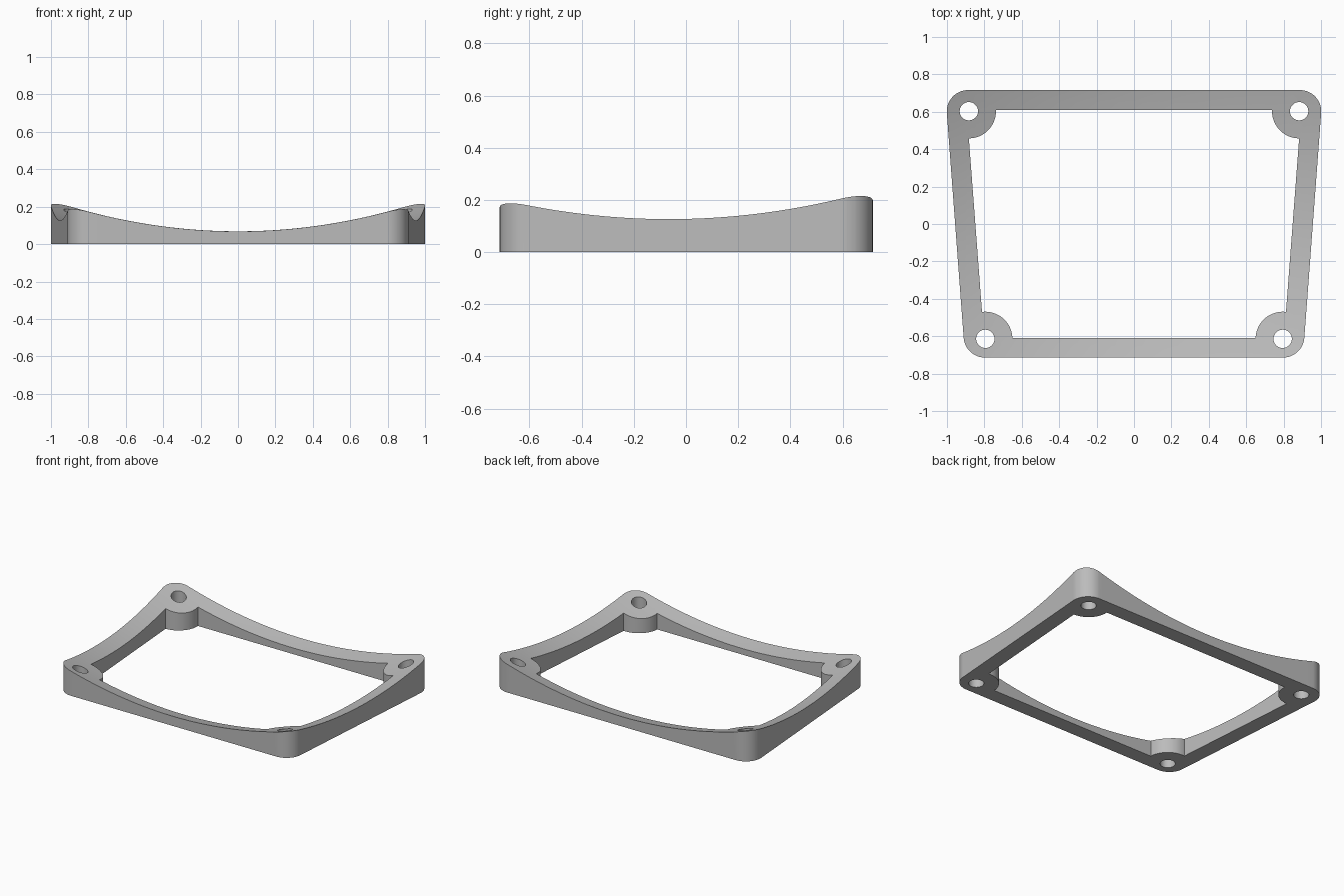
import bpy
import bmesh
from math import sin, cos, radians
from mathutils import Vector

cube = bpy.data.objects.get("Cube")
if cube:
    bpy.data.objects.remove(cube, do_unlink=True)

# Plan dimensions of the right-hand half (the other half is mirrored)
BACK_ROUND = (0.887, 0.602)
FRONT_ROUND = (0.797, -0.600)
BACK_HOLE = (0.883, 0.603)
FRONT_HOLE = (0.795, -0.614)
ROUND_R, BOSS_R, HOLE_R = 0.114, 0.145, 0.049
TILT = -4.3          # direction the slanted side walls face
GRID = 0.05


def arc(centre, radius, start, end, steps):
    angles = [radians(start + (end - start) * i / steps) for i in range(steps + 1)]
    return [(centre[0] + radius * cos(a), centre[1] + radius * sin(a)) for a in angles]


def mirrored(half):
    """Close a half outline, running front to back, across x = 0."""
    return half + [(-x, y) for x, y in reversed(half)]


def top_height(x, y):
    """Shallow dish that shapes the upper surface."""
    return 0.165 * x * x + 0.18 * y * y - 0.024


def add_loop(bm, points):
    verts = [bm.verts.new((x, y, 0)) for x, y in points]
    for a, b in zip(verts, verts[1:] + verts[:1]):
        bm.edges.new((a, b))


# Outer outline with rounded corners
outer = mirrored(arc(FRONT_ROUND, ROUND_R, -90, TILT, 16)
                 + arc(BACK_ROUND, ROUND_R, TILT, 90, 16))
# Inner opening, notched by the screw bosses
inner = mirrored(arc(FRONT_HOLE, BOSS_R, 178, 83, 20)
                 + arc(BACK_HOLE, BOSS_R, 270, 177, 20))

bm = bmesh.new()
add_loop(bm, outer)
add_loop(bm, inner)
# Screw holes
for hx, hy in (BACK_HOLE, FRONT_HOLE):
    for side in (1, -1):
        add_loop(bm, arc((side * hx, hy), HOLE_R, 0, 360, 32)[:-1])
bmesh.ops.triangle_fill(bm, edges=bm.edges[:], use_beauty=True, normal=(0, 0, 1))

# Slice the flat ring so that its top can bend
for axis, count in ((Vector((1, 0, 0)), 20), (Vector((0, 1, 0)), 14)):
    for i in range(-count, count + 1):
        bmesh.ops.bisect_plane(bm, geom=bm.verts[:] + bm.edges[:] + bm.faces[:],
                               plane_co=axis * (i * GRID), plane_no=axis, dist=1e-5)

# Raise the walls and dish the top
raised = bmesh.ops.extrude_face_region(bm, geom=bm.faces[:], use_keep_orig=True)
for v in raised["geom"]:
    if isinstance(v, bmesh.types.BMVert):
        v.co.z = top_height(v.co.x, v.co.y)
bmesh.ops.recalc_face_normals(bm, faces=bm.faces[:])

mesh = bpy.data.meshes.new("dished_frame")
bm.to_mesh(mesh)
bm.free()
frame = bpy.data.objects.new("dished_frame", mesh)
bpy.context.collection.objects.link(frame)

# Plain grey material
grey = bpy.data.materials.new("grey")
grey.use_nodes = True
colour = (0.5, 0.5, 0.5, 1)
grey.diffuse_color = colour
grey.node_tree.nodes["Principled BSDF"].inputs["Base Color"].default_value = colour
mesh.materials.append(grey)

bpy.context.view_layer.objects.active = frame
frame.select_set(True)
bpy.ops.object.shade_smooth_by_angle(angle=radians(30))
